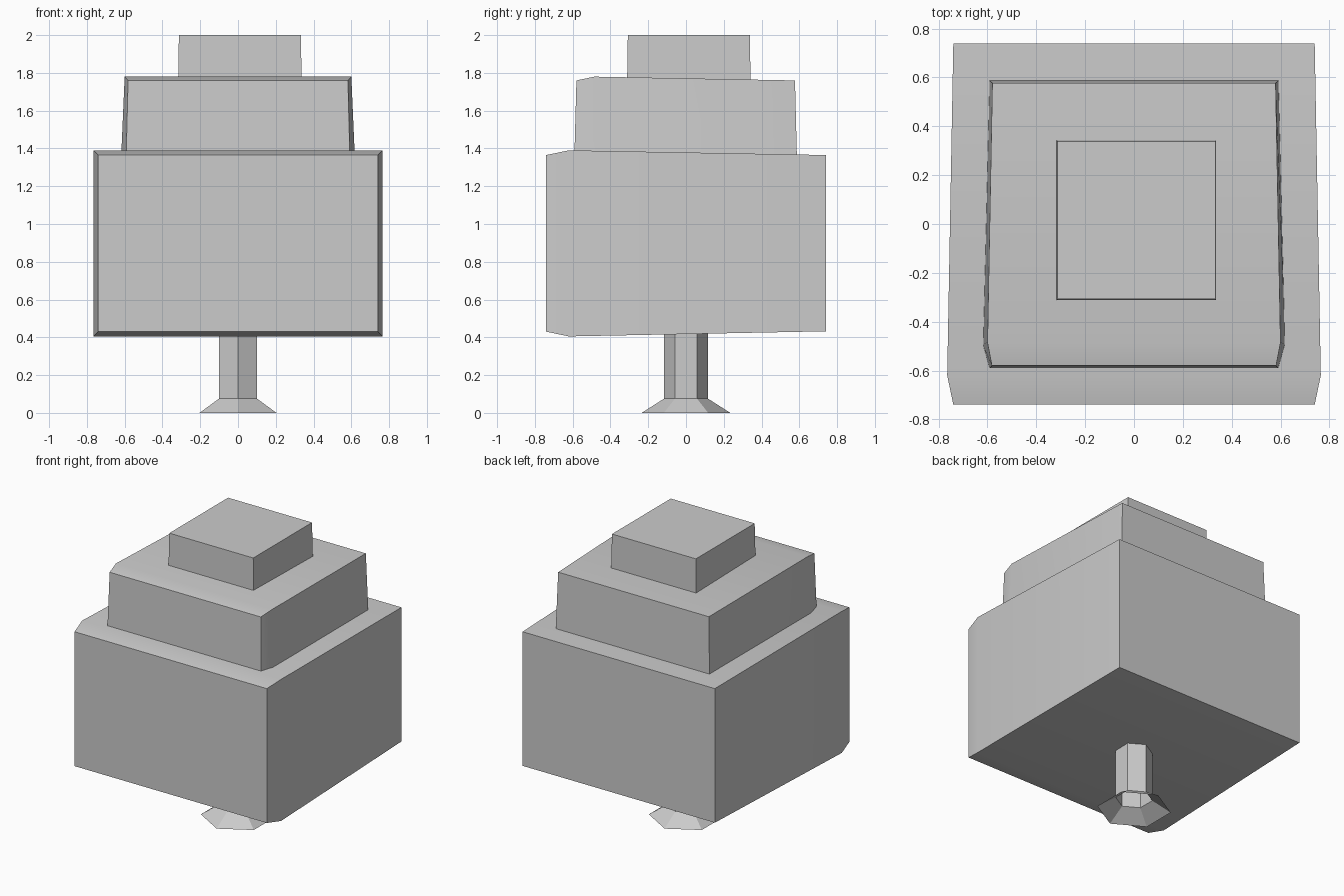
import bpy, bmesh, math

if "Cube" in bpy.data.objects:
    bpy.data.objects.remove(bpy.data.objects["Cube"], do_unlink=True)

grey = bpy.data.materials.new("light_grey")
grey.use_nodes = True
colour = (0.6, 0.6, 0.6, 1)
grey.diffuse_color = colour
grey.node_tree.nodes["Principled BSDF"].inputs["Base Color"].default_value = colour


def loft(name, rings, caps=True):
    """Skin a list of equal-length vertex rings, optionally closing the ends."""
    bm = bmesh.new()
    loops = [[bm.verts.new(p) for p in ring] for ring in rings]
    n = len(loops[0])
    for a, b in zip(loops, loops[1:]):
        for i in range(n):
            j = (i + 1) % n
            bm.faces.new((a[i], a[j], b[j], b[i]))
    if caps:
        bm.faces.new(loops[0])
        bm.faces.new(loops[-1])
    bmesh.ops.recalc_face_normals(bm, faces=bm.faces)
    mesh = bpy.data.meshes.new(name)
    bm.to_mesh(mesh)
    bm.free()
    mesh.materials.append(grey)
    obj = bpy.data.objects.new(name, mesh)
    bpy.context.collection.objects.link(obj)
    bpy.ops.object.select_all(action='DESELECT')
    obj.select_set(True)
    bpy.context.view_layer.objects.active = obj
    bpy.ops.object.shade_smooth_by_angle(angle=math.radians(30))
    return obj


def section(y_low, y_high, w_low, w_high, z_low, z_high):
    """Upright four-sided section, possibly tapering towards the top."""
    return [(-w_low, y_low, z_low), (w_low, y_low, z_low),
            (w_high, y_high, z_high), (-w_high, y_high, z_high)]


def square(half, z, cx=0.01, cy=0.015):
    return [(cx + sx * half, cy + sy * half, z)
            for sx, sy in ((-1, -1), (1, -1), (1, 1), (-1, 1))]


def hexagon(radius, z):
    return [(radius * math.sin(math.tau * i / 6), radius * math.cos(math.tau * i / 6), z)
            for i in range(6)]


# Large box, bulging just behind its front face
loft("main_body", [
    section(-0.74, -0.74, 0.74, 0.74, 0.43, 1.365),
    section(-0.62, -0.62, 0.765, 0.765, 0.405, 1.39),
    section(0.74, 0.74, 0.74, 0.74, 0.432, 1.365)])

# Tapered middle tier with the same bulge
loft("middle_tier", [
    section(-0.592, -0.58, 0.593, 0.582, 1.32, 1.76),
    section(-0.495, -0.485, 0.62, 0.6, 1.32, 1.78),
    section(0.588, 0.577, 0.593, 0.58, 1.32, 1.76)])

# Small block on top
loft("top_block", [square(0.327, 1.74), square(0.323, 2.0)])

# Open six-sided stem with a flared foot
loft("stem_and_foot", [hexagon(0.235, 0), hexagon(0.117, 0.075), hexagon(0.117, 0.43)], caps=False)
